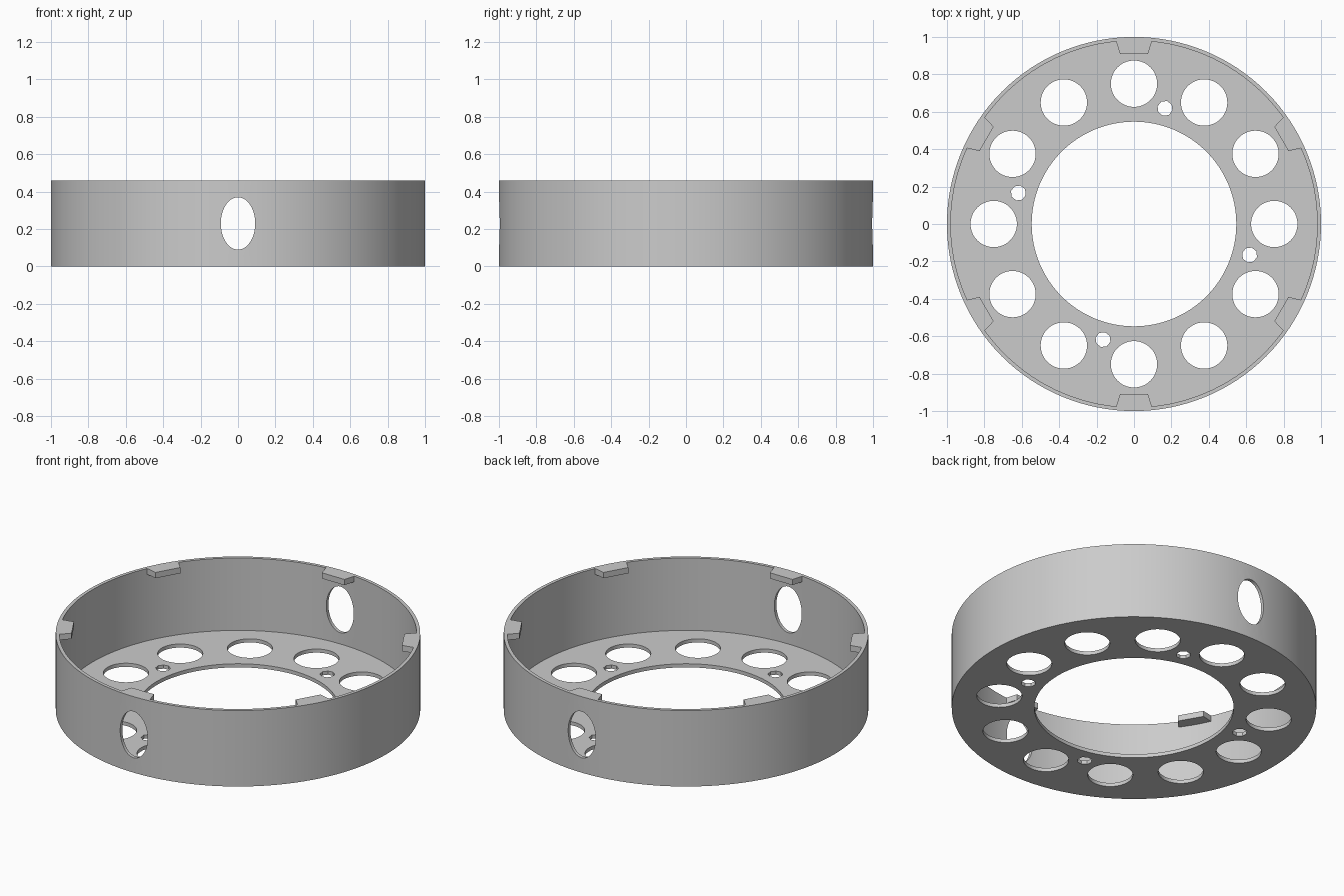
import bpy, bmesh
from math import cos, sin, pi, radians
from mathutils import Matrix, Vector

HEIGHT, OUTER, INNER, BORE, FLOOR = 0.46, 1.0, 0.98, 0.547, 0.022

if "Cube" in bpy.data.objects:
    bpy.data.objects.remove(bpy.data.objects["Cube"])

grey = bpy.data.materials.new("plain grey")
grey.use_nodes = True
grey.diffuse_color = (0.6, 0.6, 0.6, 1)
grey.node_tree.nodes["Principled BSDF"].inputs["Base Color"].default_value = grey.diffuse_color


def make_object(name, bm):
    bmesh.ops.recalc_face_normals(bm, faces=bm.faces)
    mesh = bpy.data.meshes.new(name)
    bm.to_mesh(mesh)
    bm.free()
    mesh.materials.append(grey)
    obj = bpy.data.objects.new(name, mesh)
    bpy.context.collection.objects.link(obj)
    return obj


def add_cylinder(bm, radius, depth, matrix, sides):
    bmesh.ops.create_cone(bm, cap_ends=True, segments=sides, radius1=radius,
                          radius2=radius, depth=depth, matrix=matrix)


def polar(radius, degrees, z=0):
    a = radians(degrees)
    return Vector((radius * cos(a), radius * sin(a), z))


# Shell: an L-shaped section (floor and wall) spun around z
profile = [(BORE, 0), (OUTER, 0), (OUTER, HEIGHT), (INNER, HEIGHT),
           (INNER, FLOOR), (BORE, FLOOR)]
bm = bmesh.new()
section = [bm.verts.new((r, 0, z)) for r, z in profile]
edges = [bm.edges.new((section[i - 1], v)) for i, v in enumerate(section)]
bmesh.ops.spin(bm, geom=section + edges, cent=(0, 0, 0), axis=(0, 0, 1),
               angle=2 * pi, steps=128, use_merge=True)
bmesh.ops.remove_doubles(bm, verts=bm.verts, dist=0.0001)
shell = make_object("ring_shell", bm)

# Cutters: floor openings, screw holes, oval wall windows
bm = bmesh.new()
for i in range(12):
    add_cylinder(bm, 0.124, 0.2, Matrix.Translation(polar(0.75, i * 30)), 48)
for i in range(4):
    place = Matrix.Translation(polar(0.64, 75 + i * 90)) @ Matrix.Rotation(radians(75), 4, "Z")
    add_cylinder(bm, 0.041, 0.2, place, 8)
for side in (-1, 1):
    place = (Matrix.Translation((0, side, HEIGHT / 2))
             @ Matrix.Diagonal((0.092, 1, 0.14, 1)) @ Matrix.Rotation(pi / 2, 4, "X"))
    add_cylinder(bm, 1, 0.3, place, 48)
cutter = make_object("hole_cutter", bm)
cutter.hide_render = True

cut = shell.modifiers.new("holes", "BOOLEAN")
cut.operation = "DIFFERENCE"
cut.solver = "EXACT"
cut.object = cutter
bpy.ops.object.select_all(action="DESELECT")
bpy.context.view_layer.objects.active = shell
shell.select_set(True)
bpy.ops.object.modifier_apply(modifier=cut.name)
bpy.data.objects.remove(cutter)
bpy.ops.object.shade_smooth_by_angle(angle=radians(30))

# Six tapered tabs, flush with the rim
for i in range(6):
    bm = bmesh.new()
    outline = [(0.91, -0.075), (0.985, -0.098), (0.985, 0.098), (0.91, 0.075)]
    base = bm.faces.new([bm.verts.new((x, y, HEIGHT - 0.035)) for x, y in outline])
    grown = bmesh.ops.extrude_face_region(bm, geom=[base])["geom"]
    top = [v for v in grown if isinstance(v, bmesh.types.BMVert)]
    bmesh.ops.translate(bm, verts=top, vec=(0, 0, 0.035))
    bmesh.ops.rotate(bm, verts=bm.verts, matrix=Matrix.Rotation(radians(30 + i * 60), 3, "Z"))
    make_object(f"rim_tab_{i + 1}", bm)
